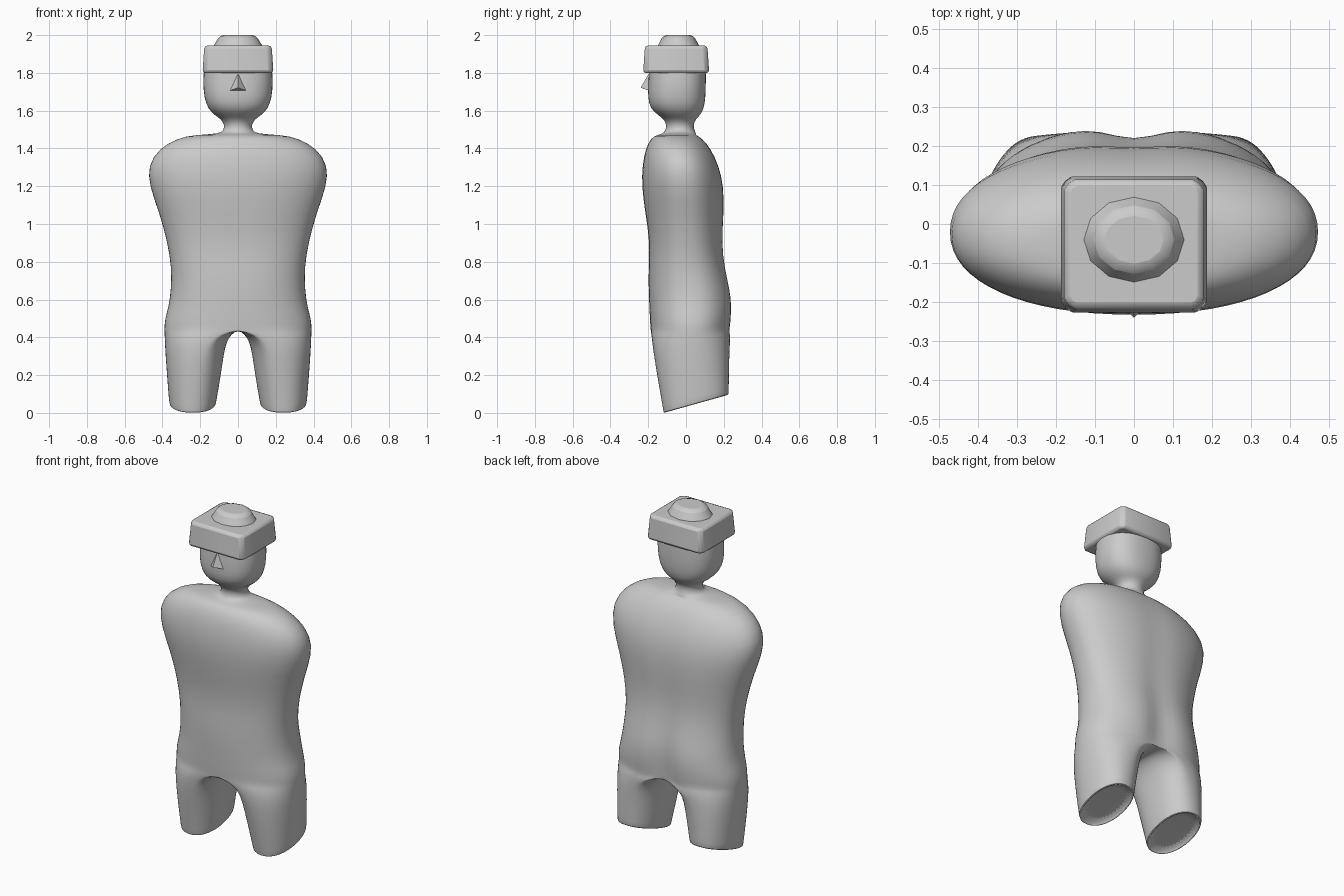
import bpy, bmesh, math

if "Cube" in bpy.data.objects:
    bpy.data.objects.remove(bpy.data.objects["Cube"])

K = 16  # segments in half a ring


def sgn_pow(t, n):
    return math.copysign(abs(t) ** (2 / n), t)


def finish(obj, angle=40):
    bpy.ops.object.select_all(action='DESELECT')
    obj.select_set(True)
    bpy.context.view_layer.objects.active = obj
    bpy.ops.object.shade_smooth_by_angle(angle=math.radians(angle))


def mesh_object(name, bm):
    me = bpy.data.meshes.new(name)
    bm.to_mesh(me)
    bm.free()
    obj = bpy.data.objects.new(name, me)
    bpy.context.collection.objects.link(obj)
    return obj


# Upper body and head rings: z, half width, y front, y back, cleft depth, squareness
body = [
    (1.83, .180, -.195, .105, 0, 2.4), (1.75, .186, -.200, .106, 0, 2.4),
    (1.67, .180, -.203, .104, 0, 2.4), (1.61, .160, -.190, .095, 0, 2.3),
    (1.575, .122, -.145, .075, 0, 2.2), (1.555, .090, -.118, .052, 0, 2),
    (1.525, .072, -.103, .038, 0, 2), (1.495, .076, -.108, .045, 0, 2),
    (1.477, .100, -.125, .055, 0, 2), (1.472, .230, -.155, .050, 0, 2.1),
    (1.455, .320, -.185, .085, 0, 2.2), (1.40, .420, -.215, .135, .005, 2.2),
    (1.31, .480, -.232, .180, .01, 2.2), (1.20, .472, -.236, .208, .012, 2.2),
    (1.05, .415, -.215, .208, .015, 2.2), (.90, .375, -.192, .197, .015, 2.3),
    (.77, .353, -.199, .215, .022, 2.3), (.65, .357, -.199, .246, .035, 2.3),
    (.57, .367, -.195, .255, .045, 2.3), (.49, .391, -.192, .25, .045, 2.3),
    (.44, .391, -.188, .243, .04, 2.3),
]
# Leg rings: z at front, centre x, outer reach, inner reach, y front, y back, slope
legs = [
    (.415, .10, .290, .065, -.184, .238, .01), (.37, .16, .228, .100, -.179, .234, .03),
    (.30, .20, .185, .125, -.170, .231, .07), (.15, .228, .147, .135, -.145, .228, .17),
    (.02, .24, .126, .126, -.122, .227, .27), (.0, .24, .123, .123, -.120, .226, .28),
    (.0, .24, .112, .112, -.110, .214, .28), (.025, .24, .110, .110, -.108, .212, .28),
]

bm = bmesh.new()
half = [math.pi * (i / K - .5) for i in range(K + 1)]
inner = [math.pi * (i / K + .5) for i in range(1, K)]


def skin(a, b, closed=False):
    n = len(a)
    for i in range(n if closed else n - 1):
        j = (i + 1) % n
        bm.faces.new((b[i], b[j], a[j], a[i]))


# Torso, neck and head loft
rows = []
for z, w, yf, yb, d, n in body:
    cy, by = (yf + yb) / 2, (yb - yf) / 2
    row = []
    for i, t in enumerate(half):
        x = 0 if i in (0, K) else w * sgn_pow(math.cos(t), n)
        y = cy + by * sgn_pow(math.sin(t), n)
        if t > 0:
            y -= d * math.exp(-(x / .07) ** 2) * math.sin(t)
        row.append(bm.verts.new((x, y, z)))
    if rows:
        skin(rows[-1], row)
    rows.append(row)

# Crotch seam joins the last torso ring into a closed leg ring
last = rows[-1]
y0, y1 = last[0].co.y, last[K].co.y
ring = last + [bm.verts.new((0, (y0 + y1) / 2 + (y1 - y0) / 2 * math.sin(t), .44))
               for t in inner]

# Leg loft with a recessed sole
for z, cx, ao, ai, yf, yb, s in legs:
    new = []
    for t in half + inner:
        c = sgn_pow(math.cos(t), 2.2)
        y = (yf + yb) / 2 + (yb - yf) / 2 * sgn_pow(math.sin(t), 2.2)
        new.append(bm.verts.new((cx + c * (ao if c > 0 else ai), y, z + s * (y - yf))))
    skin(ring, new, True)
    ring = new
bm.faces.new(list(reversed(ring)))

figure = mesh_object("body", bm)
m = figure.modifiers.new("mirror", 'MIRROR')
m.use_clip = True
m.merge_threshold = .0005
s = figure.modifiers.new("smooth", 'SUBSURF')
s.levels = s.render_levels = 1
finish(figure, 50)

# Square hat band, slightly narrower at the top
bm = bmesh.new()
bmesh.ops.create_cube(bm, size=2)
for v in bm.verts:
    k = .188 if v.co.z < 0 else .178
    v.co = (v.co.x * k, v.co.y * (k - .013) - .052, 1.872 + v.co.z * .073)
upright = [e for e in bm.edges if abs(e.verts[0].co.z - e.verts[1].co.z) > .1]
bmesh.ops.bevel(bm, geom=upright, offset=.03, segments=2, profile=.5, affect='EDGES')
band = mesh_object("hat_band", bm)
b = band.modifiers.new("bevel", 'BEVEL')
b.width, b.segments = .016, 2
finish(band, 35)

# Low dome on top of the hat
bm = bmesh.new()
bmesh.ops.create_cone(bm, cap_ends=True, segments=12, radius1=1, radius2=.68, depth=1)
for v in bm.verts:
    v.co = (v.co.x * .138, v.co.y * .117 - .04, 1.965 + v.co.z * .07)
dome = mesh_object("hat_dome", bm)
b = dome.modifiers.new("bevel", 'BEVEL')
b.width, b.segments = .018, 2
finish(dome, 50)

# Wedge nose
bm = bmesh.new()
top, tip, left, right, back = [bm.verts.new(p) for p in (
    (0, -.198, 1.795), (0, -.24, 1.722), (-.055, -.185, 1.702),
    (.055, -.185, 1.702), (0, -.18, 1.70))]
for f in ((top, left, tip), (top, tip, right), (tip, left, back),
          (tip, back, right), (top, back, left), (top, right, back)):
    bm.faces.new(f)
bmesh.ops.recalc_face_normals(bm, faces=bm.faces)
nose = mesh_object("nose", bm)
finish(nose)
